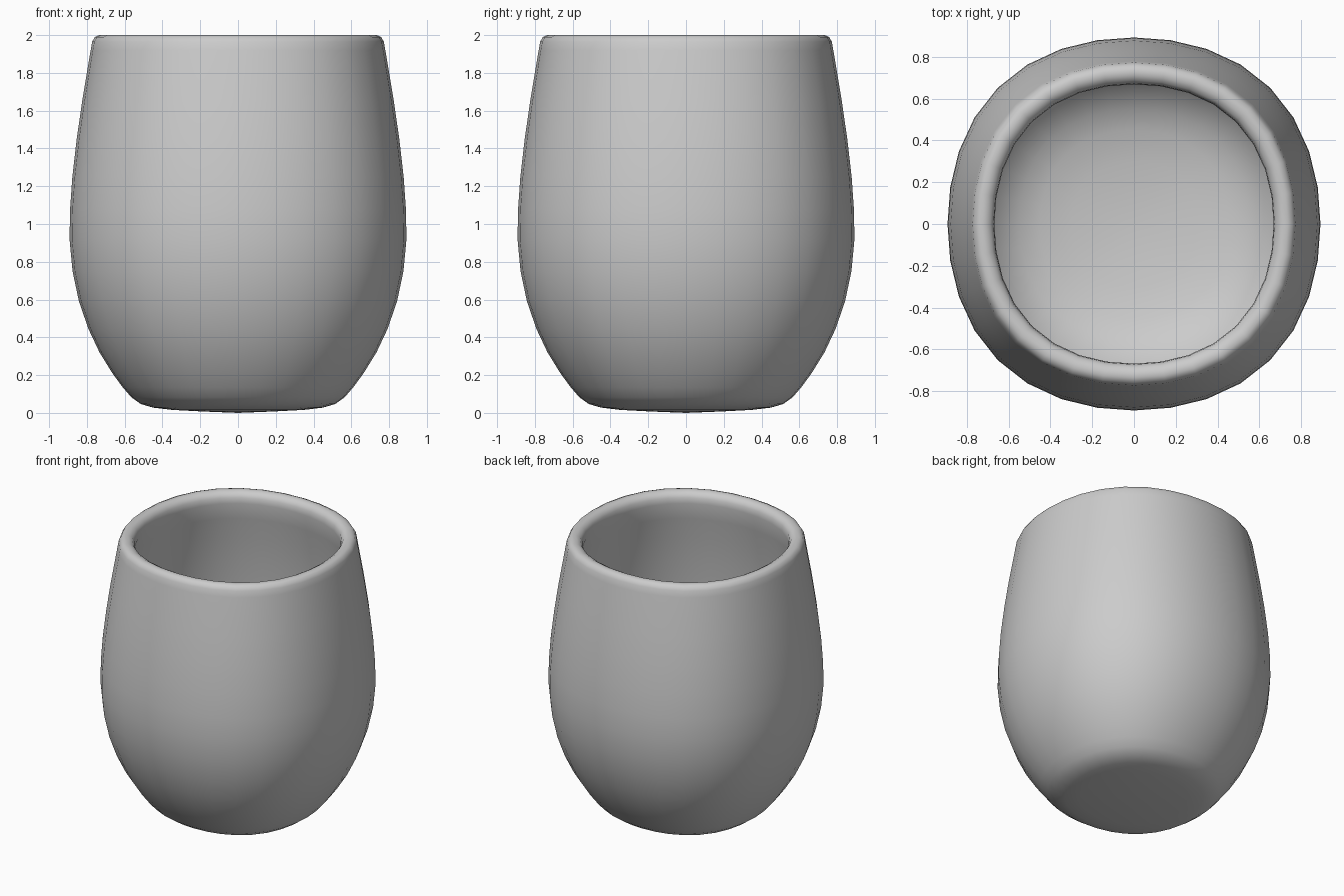
import bpy, bmesh, math

SEGMENTS = 32

# Half profile (radius, height): underside, outer wall, rim, inner wall, floor
outer = [(0, 0.004), (0.2, 0.008), (0.35, 0.016), (0.45, 0.028), (0.515, 0.047),
         (0.565, 0.083), (0.61, 0.135), (0.665, 0.21), (0.733, 0.32), (0.792, 0.445),
         (0.842, 0.59), (0.876, 0.75), (0.892, 0.92), (0.889, 1.08), (0.877, 1.25),
         (0.854, 1.45), (0.825, 1.65), (0.795, 1.83), (0.78, 1.92)]
rim = [(0.772, 1.965), (0.758, 1.99), (0.735, 2.0), (0.71, 1.998), (0.686, 1.985),
       (0.672, 1.96), (0.668, 1.92)]
inner = [(0.69, 1.8), (0.72, 1.65), (0.75, 1.45), (0.775, 1.25), (0.79, 1.08),
         (0.797, 0.92), (0.79, 0.75), (0.77, 0.59), (0.725, 0.44), (0.66, 0.34),
         (0.55, 0.26), (0.45, 0.225), (0.3, 0.195), (0, 0.175)]
profile = outer + rim + inner

# Cup body: spin the profile around the z axis
bm = bmesh.new()
verts = [bm.verts.new((r, 0, z)) for r, z in profile]
edges = [bm.edges.new(pair) for pair in zip(verts, verts[1:])]
bmesh.ops.spin(bm, geom=verts + edges, cent=(0, 0, 0), axis=(0, 0, 1),
               angle=2 * math.pi, steps=SEGMENTS)
bmesh.ops.remove_doubles(bm, verts=bm.verts, dist=0.0005)

# The cross-section is a slightly squared circle, fuller on the diagonals
for v in bm.verts:
    angle = math.atan2(v.co.y, v.co.x)
    fullness = 1 + 0.033 * (1 - math.cos(4 * angle)) / 2
    v.co.x *= fullness
    v.co.y *= fullness
    if v.co.z < 0.0045:
        v.co.z = 0

bmesh.ops.recalc_face_normals(bm, faces=bm.faces)
for face in bm.faces:
    face.smooth = True

mesh = bpy.data.meshes.new("cup_body")
bm.to_mesh(mesh)
bm.free()
cup = bpy.data.objects.new("cup_body", mesh)
bpy.context.collection.objects.link(cup)
